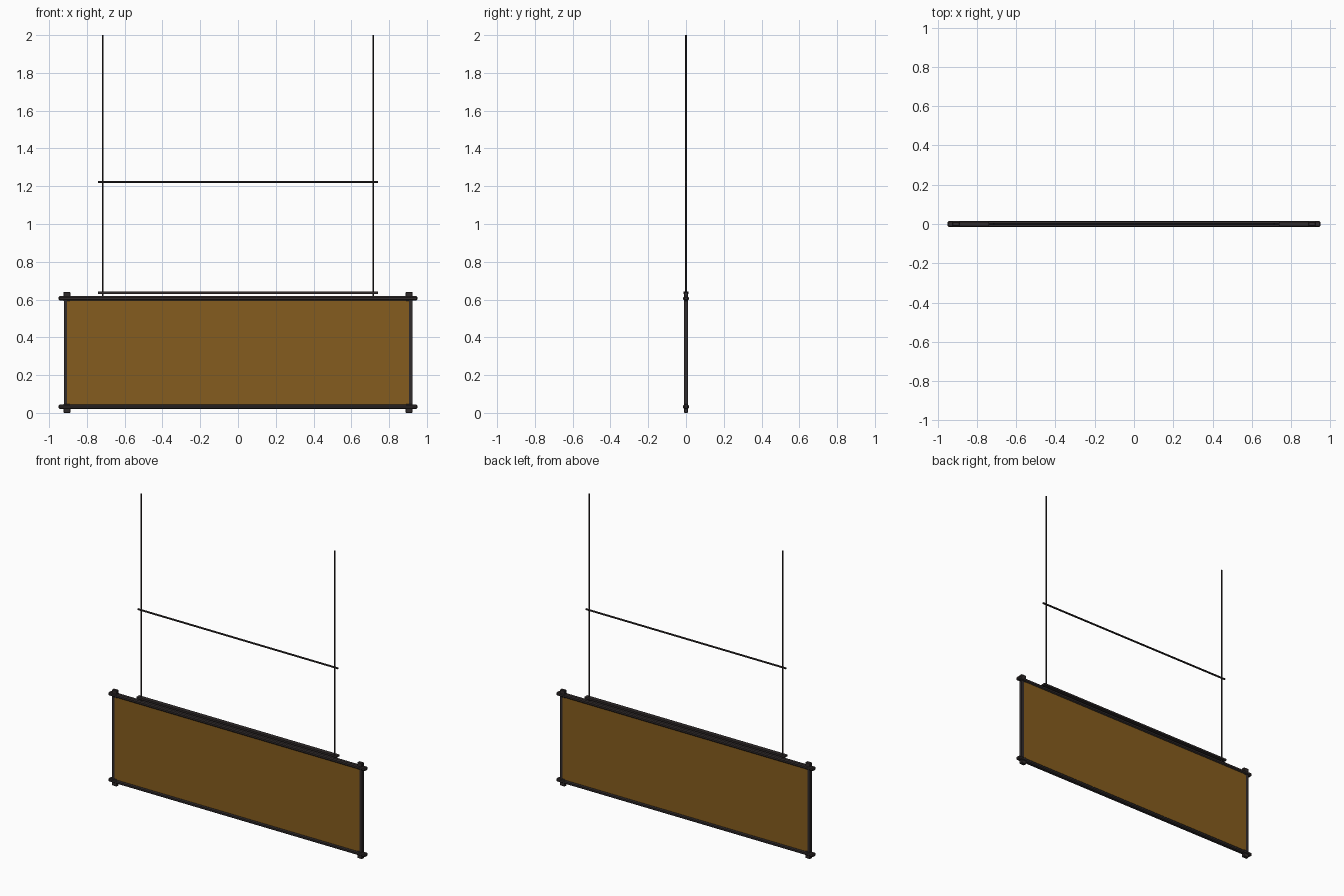
import bpy
from mathutils import Vector

if "Cube" in bpy.data.objects:
    bpy.data.objects.remove(bpy.data.objects["Cube"])


def material(name, color):
    m = bpy.data.materials.new(name)
    m.diffuse_color = color
    m.use_nodes = True
    m.node_tree.nodes["Principled BSDF"].inputs["Base Color"].default_value = m.diffuse_color
    return m


iron = material("dark_iron", (0.03, 0.024, 0.024, 1))
wood = material("amber_wood", (0.235, 0.108, 0.013, 1))


def box(name, center, size, mat, bevel=0):
    bpy.ops.mesh.primitive_cube_add(size=1, location=center)
    o = bpy.context.object
    o.name = name
    o.scale = size
    bpy.ops.object.transform_apply(location=False, rotation=False, scale=True)
    if bevel:
        b = o.modifiers.new("chamfer", 'BEVEL')
        b.width = bevel
        b.segments = 1
    o.data.materials.append(mat)
    return o


def rod(name, a, b, radius, mat):
    a, b = Vector(a), Vector(b)
    d = b - a
    bpy.ops.mesh.primitive_cylinder_add(vertices=8, radius=radius,
                                        depth=d.length, location=(a + b) / 2)
    o = bpy.context.object
    o.name = name
    o.rotation_euler = d.to_track_quat('Z', 'Y').to_euler()
    o.data.materials.append(mat)
    return o


# Sign board
box("sign_panel", (0, 0, 0.319), (1.82, 0.014, 0.57), wood)

# Horizontal frame rails, running past the corners
for name, z in (("bottom_rail", 0.032), ("top_rail", 0.606)):
    box(name, (0, 0, z), (1.9, 0.03, 0.023), iron, 0.006)

# Raised ledge and thin spreader bar between the hangers
box("hanger_ledge", (0, 0, 0.636), (1.48, 0.028, 0.012), iron)
rod("spreader_bar", (-0.74, 0, 1.222), (0.74, 0, 1.222), 0.006, iron)

# Side stiles, corner blocks and hanging rods on both sides
for side, s in (("left", -1), ("right", 1)):
    box(side + "_stile", (s * 0.914, 0, 0.319), (0.017, 0.02, 0.59), iron)
    for level, z in (("bottom", 0.024), ("top", 0.616)):
        box(f"{side}_{level}_corner_block", (s * 0.906, 0, z),
            (0.037, 0.022, 0.048), iron, 0.003)
    rod(side + "_hanging_rod", (s * 0.715, 0, 0.61), (s * 0.715, 0, 2.0),
        0.004, iron)
